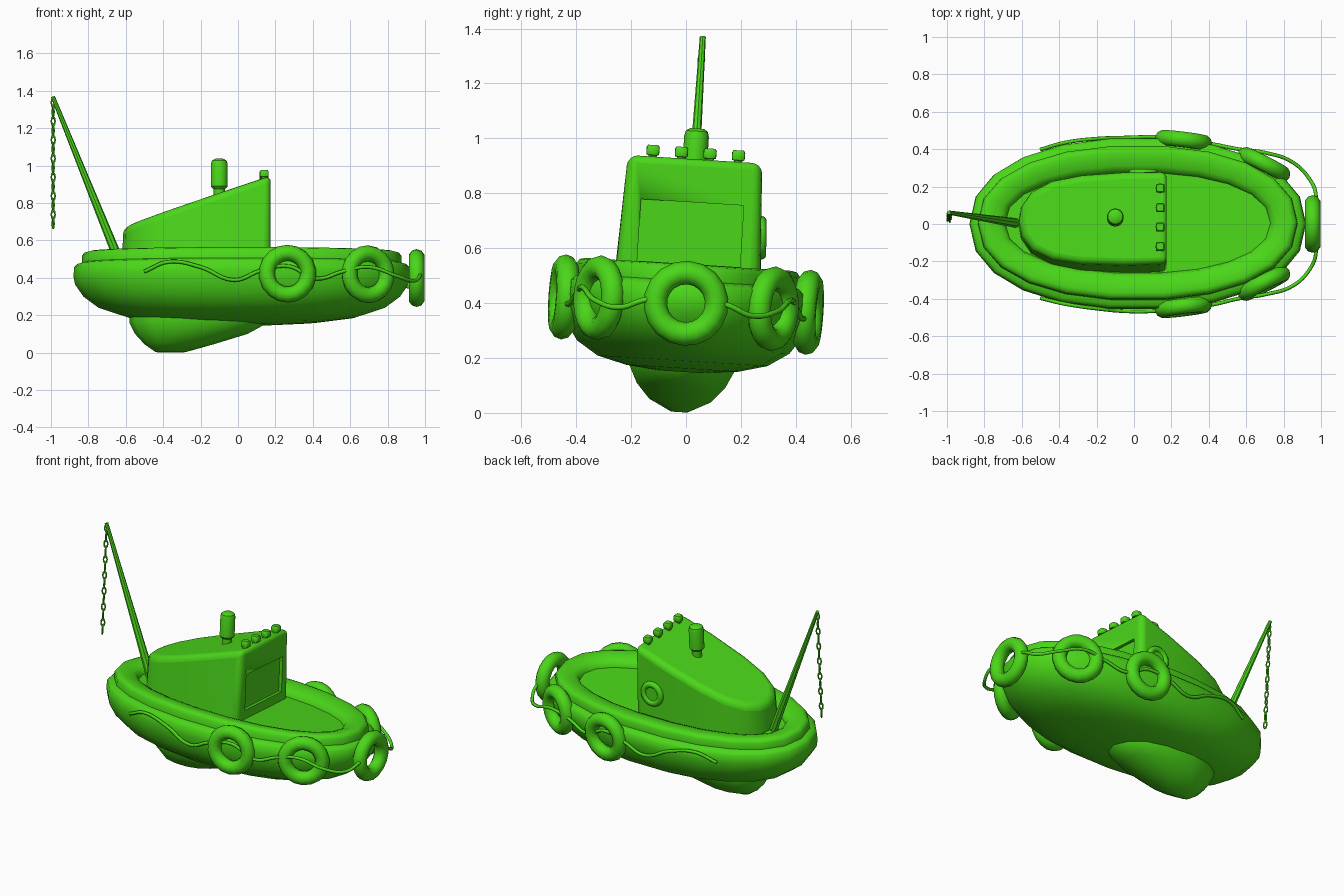
import bpy, bmesh
from math import sin, cos, pi, radians
from mathutils import Matrix, Vector

if "Cube" in bpy.data.objects:
    bpy.data.objects.remove(bpy.data.objects["Cube"])

green = bpy.data.materials.new("green")
green.diffuse_color = (0.07, 0.68, 0.01, 1)
green.use_nodes = True
green.node_tree.nodes["Principled BSDF"].inputs["Base Color"].default_value = green.diffuse_color
parts = []


def finish(name, bm, angle=40):
    bmesh.ops.recalc_face_normals(bm, faces=bm.faces[:])
    me = bpy.data.meshes.new(name)
    bm.to_mesh(me)
    bm.free()
    ob = bpy.data.objects.new(name, me)
    bpy.context.collection.objects.link(ob)
    me.materials.append(green)
    smooth(ob, angle)
    parts.append(ob)
    return ob


def smooth(ob, angle=40):
    bpy.ops.object.select_all(action='DESELECT')
    ob.select_set(True)
    bpy.context.view_layer.objects.active = ob
    bpy.ops.object.shade_smooth_by_angle(angle=radians(angle))


def loft(bm, rings):
    """Skin a stack of closed rings and cap both ends."""
    vs = [[bm.verts.new(p) for p in r] for r in rings]
    n = len(vs[0])
    for a, b in zip(vs, vs[1:]):
        for i in range(n):
            j = (i + 1) % n
            bm.faces.new((a[i], a[j], b[j], b[i]))
    bm.faces.new(vs[0])
    bm.faces.new(vs[-1])


def oval(cx, a, b, z, n, p=2.2, cy=0):
    pw = lambda v: (1 if v >= 0 else -1) * abs(v) ** (2 / p)
    return [(cx + a * pw(cos(2 * pi * i / n)), cy + b * pw(sin(2 * pi * i / n)), z) for i in range(n)]


def torus(bm, M, R, r, nu=20, nv=10):
    vs = [[bm.verts.new(M @ Vector(((R + r * cos(v * 2 * pi / nv)) * cos(u * 2 * pi / nu),
                                    (R + r * cos(v * 2 * pi / nv)) * sin(u * 2 * pi / nu),
                                    r * sin(v * 2 * pi / nv)))) for v in range(nv)] for u in range(nu)]
    for u in range(nu):
        for v in range(nv):
            a, b = vs[u], vs[(u + 1) % nu]
            w = (v + 1) % nv
            bm.faces.new((a[v], b[v], b[w], a[w]))


# hull: bottom rings by scale, then gunwale, rail and deck by inset
A, B, CX, N = 0.9, 0.46, 0.02, 22
rings = [oval(CX, A * s, B * s, z, N) for s, z in
         [(.2, .15), (.45, .163), (.68, .19), (.85, .24), (.94, .30), (.99, .365), (1, .41), (.995, .46)]]
rings += [oval(CX, A - d, B - d, z, N) for d, z in
          [(.02, .475), (.045, .482), (.047, .52), (.06, .537), (.08, .542), (.12, .538),
           (.155, .527), (.18, .515), (.19, .485)]]
bm = bmesh.new()
loft(bm, rings)
finish("hull", bm, 50)

# keel: blunt wedge sloping up towards the bow
bm = bmesh.new()
loft(bm, [oval((x0 + x1) / 2, (x1 - x0) / 2, w, z, 14) for x0, x1, w, z in
          [(-.44, -.28, .03, .003), (-.5, -.13, .115, .045), (-.55, .05, .165, .10),
           (-.58, .16, .195, .16), (-.58, .18, .20, .22)]])
finish("keel", bm, 50)

# cabin: rounded at the stern, sloping roof
side = [(.175, .265), (-.05, .268), (-.28, .255), (-.44, .225), (-.55, .165), (-.605, .085)]
plan = side + [(-.62, 0)] + [(x, -y) for x, y in reversed(side)]
bm = bmesh.new()
loft(bm, [[(x, y, .46) for x, y in plan],
          [(x if x > 0 else x * .99, y * .925, .935 + (x - .175) * .335) for x, y in plan]])
cabin = finish("cabin", bm, 35)
bev = cabin.modifiers.new("round", 'BEVEL')
bev.width, bev.segments, bev.angle_limit = .035, 4, radians(42)

# recessed window in the cabin front
bm = bmesh.new()
bmesh.ops.create_cube(bm, size=1, matrix=Matrix.Translation((.18, .0, .656)) @ Matrix.Diagonal((.05, .375, .225, 1)))
cutter = finish("window_cutter", bm)
cutter.hide_render = True
cutter.hide_viewport = True
cut = cabin.modifiers.new("window", 'BOOLEAN')
cut.object, cut.operation, cut.solver = cutter, 'DIFFERENCE', 'EXACT'

# porthole on the far side
bm = bmesh.new()
M = Matrix.Translation((.05, .258, .655)) @ Matrix.Rotation(radians(93), 4, 'X')
torus(bm, M, .06, .02)
bmesh.ops.create_cone(bm, cap_ends=True, segments=20, radius1=.055, radius2=.055, depth=.015, matrix=M)
finish("porthole", bm)

# funnel
bm = bmesh.new()
loft(bm, [oval(-.1, r, r, z, 16, 2) for r, z in
          [(.03, .82), (.03, .875), (.038, .882), (.045, .89), (.045, 1.01), (.04, 1.028), (.025, 1.038)]])
finish("funnel", bm)

# roof lights
for i in range(4):
    y = -.155 + i * .104
    bm = bmesh.new()
    loft(bm, [oval(.14, r, r, z, 12, 5, y) for r, z in
              [(.015, .90), (.015, .93), (.022, .932), (.024, .94), (.024, .96), (.019, .968)]])
    finish("roof_light", bm)

# leaning mast
base, tip = Vector((-.635, 0, .49)), Vector((-.99, 0, 1.372))
d = tip - base
bm = bmesh.new()
bmesh.ops.create_cone(bm, cap_ends=True, segments=8, radius1=.026, radius2=.011, depth=d.length,
                      matrix=Matrix.Translation((base + tip) / 2) @ d.to_track_quat('Z', 'Y').to_matrix().to_4x4())
finish("mast", bm)

# hanging chain of alternating links
bm = bmesh.new()
for i in range(14):
    M = (Matrix.Translation((-.988, 0, 1.34 - i * .05)) @ Matrix.Rotation(i * pi / 2 + .4, 4, 'Z')
         @ Matrix.Diagonal((1, 1, 1.9, 1)) @ Matrix.Rotation(pi / 2, 4, 'X'))
    torus(bm, M, .011, .0045, 10, 6)
finish("chain", bm)


# tyre fenders: one at the bow, two mirrored pairs along the sides
def tyre(name, loc, yaw):
    bm = bmesh.new()
    torus(bm, Matrix.Translation(loc) @ Matrix.Rotation(radians(yaw), 4, 'Z')
          @ Matrix.Rotation(pi / 2, 4, 'Y'), .112, .043, 18, 10)
    finish(name, bm, 60)


tyre("bow_tyre", (.955, 0, .40), 0)
for s in (-1, 1):
    tyre("forward_tyre", (.695, s * .318, .40), s * 63)
    tyre("side_tyre", (.265, s * .446, .395), s * 83)

# ropes strung through the tyres
path = [(-.5, .398, .41), (-.37, .432, .46), (-.2, .455, .43), (-.02, .466, .36), (.12, .466, .41),
        (.27, .45, .435), (.42, .43, .37), (.56, .40, .41), (.7, .38, .435), (.85, .33, .39),
        (.94, .24, .37), (.972, .16, .40), (.965, .09, .42)]
for s in (-1, 1):
    cu = bpy.data.curves.new("rope", 'CURVE')
    cu.dimensions = '3D'
    cu.bevel_depth, cu.bevel_resolution, cu.resolution_u = .01, 2, 6
    cu.use_fill_caps = True
    sp = cu.splines.new('BEZIER')
    sp.bezier_points.add(len(path) - 1)
    for bp, (x, y, z) in zip(sp.bezier_points, path):
        bp.co = (x, s * y, z)
        bp.handle_left_type = bp.handle_right_type = 'AUTO'
    cu.materials.append(green)
    ob = bpy.data.objects.new("rope", cu)
    bpy.context.collection.objects.link(ob)
    parts.append(ob)

# the whole boat heels slightly to one side
heel = Matrix.Translation((0, -.025, 0)) @ Matrix.Rotation(radians(-3.6), 4, 'X')
for ob in parts:
    ob.matrix_basis = heel @ ob.matrix_basis
